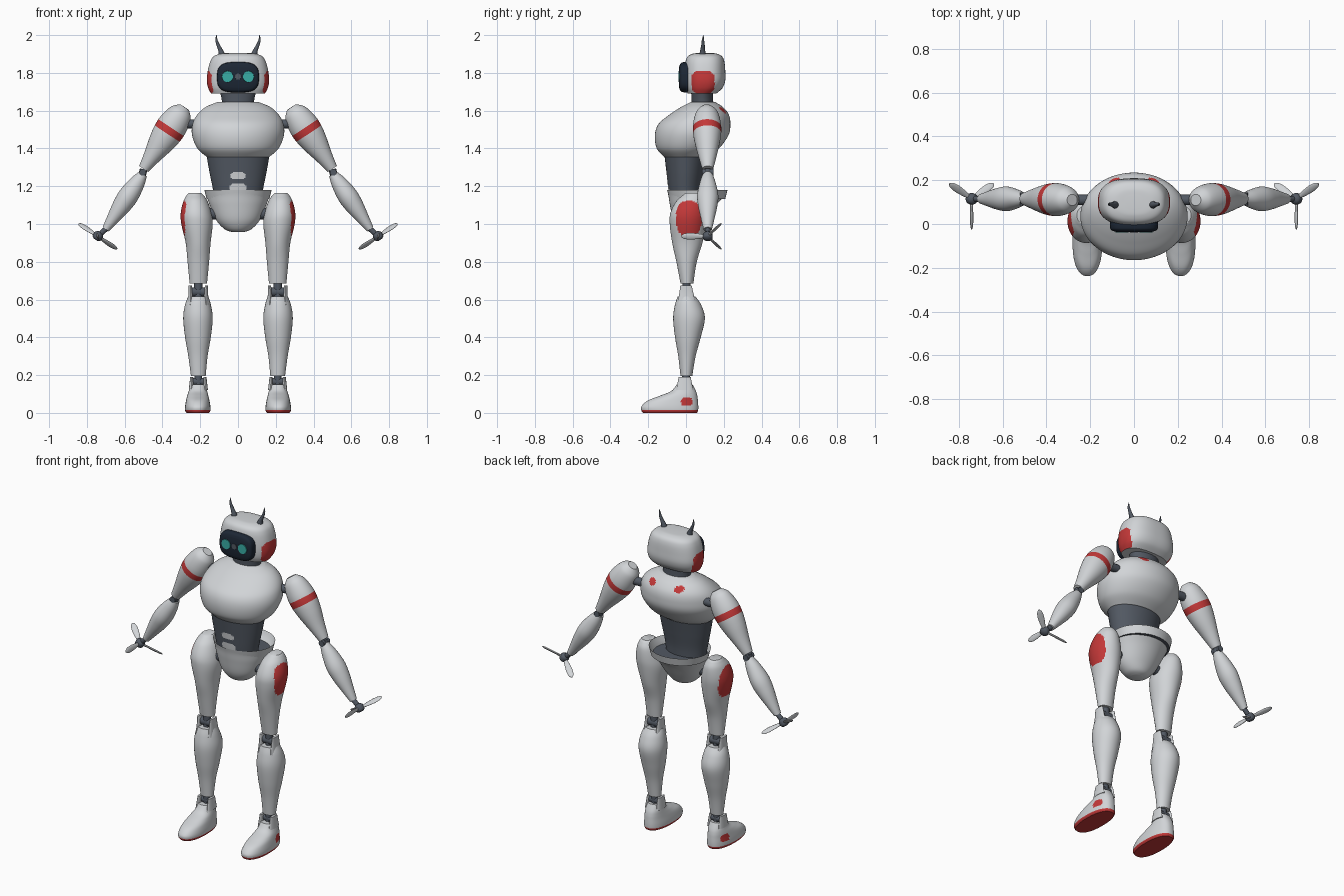
import bpy
import bmesh
from math import pi, cos, sin, radians
from mathutils import Matrix, Vector

cube = bpy.data.objects.get("Cube")
if cube:
    bpy.data.objects.remove(cube, do_unlink=True)


def material(name, r, g, b):
    mat = bpy.data.materials.new(name)
    mat.use_nodes = True
    mat.diffuse_color = (r, g, b, 1)
    bsdf = mat.node_tree.nodes["Principled BSDF"]
    bsdf.inputs["Base Color"].default_value = (r, g, b, 1)
    bsdf.inputs["Roughness"].default_value = 0.6
    return mat


SHELL = material("pale grey shell", 0.64, 0.66, 0.68)
JOINT = material("slate joint", 0.085, 0.1, 0.125)
RED = material("red accent", 0.55, 0.04, 0.04)
GLASS = material("dark visor", 0.012, 0.02, 0.035)
TEAL = material("teal eye", 0.04, 0.42, 0.38)


def smooth_rings(rings, steps):
    """Catmull-Rom interpolation between cross-sections."""
    pts = [rings[0]] + list(rings) + [rings[-1]]
    out = []
    for p, q, r, s in zip(pts, pts[1:], pts[2:], pts[3:]):
        for i in range(steps):
            t = i / steps
            out.append([b + t * ((c - a) / 2 + t * ((2 * a - 5 * b + 4 * c - d) / 2
                        + t * (3 * b - a - 3 * c + d) / 2))
                        for a, b, c, d in zip(p, q, r, s)])
    return out + [rings[-1]]


def loft(name, rings, mat, frame=Matrix(), power=2.0, steps=6, seg=48,
         mirror=False, rules=(), recess=None):
    """Skin elliptical sections (z, cx, cy, rx, ry); rules recolour faces."""
    bm = bmesh.new()
    loops = []
    for z, cx, cy, rx, ry in smooth_rings(rings, steps):
        loop = []
        for i in range(seg):
            c, s = cos(2 * pi * i / seg), sin(2 * pi * i / seg)
            k = (abs(c) ** power + abs(s) ** power) ** (-1 / power)
            loop.append(bm.verts.new((cx + rx * c * k, cy + ry * s * k, z)))
        loops.append(loop)
    for low, high in zip(loops, loops[1:]):
        for i in range(seg):
            j = (i + 1) % seg
            bm.faces.new((low[i], low[j], high[j], high[i]))
    bm.faces.new(loops[0][::-1])
    top = bm.faces.new(loops[-1])
    for face in bm.faces:
        face.smooth = True
        for index, (_, test) in enumerate(rules, 1):
            if test(face.calc_center_median()):
                face.material_index = index
    if recess:
        bm.normal_update()
        bmesh.ops.inset_region(bm, faces=[top], thickness=recess)
        top.material_index = 1
        bmesh.ops.translate(bm, verts=top.verts, vec=(0, 0, -4 * recess))
    bm.transform(frame)
    mesh = bpy.data.meshes.new(name)
    bm.to_mesh(mesh)
    bm.free()
    for m in [mat] + [rule[0] for rule in rules]:
        mesh.materials.append(m)
    mesh.set_sharp_from_angle(angle=radians(40))
    obj = bpy.data.objects.new(name, mesh)
    bpy.context.collection.objects.link(obj)
    if mirror:
        obj.modifiers.new("Mirror", 'MIRROR')
    return obj


def spot(a, b, ra, rb, power=2):
    return abs(a / ra) ** power + abs(b / rb) ** power < 1


def aim(start, end):
    """Frame at start, local z toward end, local y along world y."""
    z = (Vector(end) - Vector(start)).normalized()
    y = Vector((0, 1, 0))
    if abs(z.y) > 0.9:
        y = Vector((0, 0, 1))
    x = y.cross(z).normalized()
    rot = Matrix((x, z.cross(x), z)).transposed().to_4x4()
    return Matrix.Translation(start) @ rot


def rod(name, start, end, radius, mat=JOINT, mirror=True):
    length = (Vector(end) - Vector(start)).length
    return loft(name, [(0, 0, 0, radius, radius), (length, 0, 0, radius, radius)],
                mat, aim(start, end), steps=1, seg=24, mirror=mirror)


# Head, visor, eyes, horns and neck
loft("head", [(1.69, 0, .085, .142, .075), (1.72, 0, .095, .158, .098),
              (1.76, 0, .1, .165, .108), (1.81, 0, .1, .16, .108),
              (1.86, 0, .1, .147, .103), (1.888, 0, .1, .128, .09),
              (1.902, 0, .1, .09, .062), (1.905, 0, .1, .04, .03)],
     SHELL, power=2.5, seg=96, steps=8,
     rules=[(RED, lambda c: abs(c.x) > .1 and spot(c.y - .09, c.z - 1.75, .062, .063, 3))])
facing = Matrix.Rotation(pi / 2, 4, 'X')
loft("visor", [(-.05, 0, 1.777, .11, .08), (.01, 0, 1.777, .11, .08),
               (.028, 0, 1.777, .103, .073), (.036, 0, 1.777, .08, .055)],
     GLASS, facing, power=3.2)
loft("eyes", [(.031, .055, 1.78, .031, .031), (.039, .055, 1.78, .029, .029)],
     TEAL, facing, steps=1, seg=24, mirror=True)
loft("nose_sensor", [(.031, 0, 1.78, .02, .02), (.038, 0, 1.78, .018, .018)],
     JOINT, facing, steps=1, seg=6)
loft("horns", [(1.885, .084, .088, .02, .02), (1.915, .09, .088, .014, .014),
               (1.95, .106, .09, .009, .009), (1.975, .114, .09, .006, .006),
               (2.0, .114, .092, .001, .001)], JOINT, seg=16, mirror=True)
loft("neck", [(1.61, 0, .09, .085, .06), (1.65, 0, .087, .085, .057),
              (1.7, 0, .085, .095, .058)], JOINT)

# Trunk
loft("chest", [(1.355, 0, .0, .165, .115), (1.4, 0, .01, .215, .165),
               (1.47, 0, .03, .243, .195), (1.53, 0, .045, .24, .19),
               (1.58, 0, .07, .215, .156), (1.62, 0, .085, .17, .11),
               (1.645, 0, .09, .11, .065)], SHELL, seg=112, steps=9,
     rules=[(RED, lambda c: c.y > .1 and c.z > 1.5
             and spot(abs(c.x) - .09, c.z - 1.603, .027, .016))])
loft("waist", [(1.1, 0, 0, .12, .08), (1.18, 0, -.005, .132, .088),
               (1.27, 0, -.003, .15, .1), (1.37, 0, 0, .168, .115)],
     JOINT, seg=112, steps=18,
     rules=[(SHELL, lambda c: c.y < 0 and (spot(c.x, c.z - 1.256, .04, .018, 3)
                                          or spot(c.x, c.z - 1.19, .044, .026, 3)))])
loft("pelvis", [(.957, 0, .02, .03, .03), (.972, 0, .02, .07, .06),
                (1.02, 0, .022, .115, .09), (1.1, 0, .038, .15, .123),
                (1.15, 0, .055, .167, .148), (1.18, 0, .06, .178, .16)],
     SHELL, rules=[(JOINT, lambda c: False)], recess=.012)

# Legs
loft("thighs", [(.685, .21, .005, .046, .034), (.8, .21, .003, .057, .054),
                (.9, .211, .007, .066, .08), (1.0, .217, .01, .083, .096),
                (1.06, .222, .015, .081, .097), (1.12, .225, .028, .064, .08),
                (1.152, .227, .038, .045, .055), (1.165, .228, .04, .033, .04)],
     SHELL, seg=80, steps=8, mirror=True,
     rules=[(RED, lambda c: c.x > .24 and spot(c.y - .015, c.z - 1.03, .068, .094, 2.5))])
loft("calves", [(.195, .21, .002, .039, .031), (.3, .212, .005, .051, .046),
                (.4, .212, .01, .068, .068), (.5, .212, .016, .078, .084),
                (.57, .212, .011, .069, .07), (.615, .21, .003, .054, .048)],
     SHELL, mirror=True)
loft("feet", [(0, .213, -.085, .06, .143), (.012, .213, -.086, .067, .15),
              (.035, .213, -.085, .067, .15), (.065, .213, -.07, .062, .133),
              (.09, .213, -.04, .056, .1), (.115, .212, -.013, .049, .066),
              (.15, .211, -.007, .042, .042)],
     SHELL, power=2.3, seg=96, mirror=True,
     rules=[(RED, lambda c: c.z < .016 or
             (c.x > .22 and spot(c.y - .003, c.z - .06, .03, .022, 3)))])
for side in (-1, 1):
    x = .21 + side * .043
    loft("knee_flange", [(.57, x, .004, .014, .05), (.63, x - side * .002, .002, .011, .038),
                         (.675, x, 0, .008, .03)], SHELL, seg=24, mirror=True)
    loft("ankle_flange", [(.12, x - side * .005, -.007, .013, .045),
                          (.19, x - side * .008, -.007, .008, .032)],
         SHELL, seg=24, mirror=True)
rod("knee_posts", (.21, .003, .58), (.21, .003, .72), .022)
rod("knee_hinges", (.172, .003, .64), (.248, .003, .64), .024)
rod("ankle_posts", (.21, 0, .13), (.21, 0, .23), .02)
rod("ankle_hinges", (.175, 0, .165), (.245, 0, .165), .02)
rod("hip_axles", (.1, .02, 1.055), (.19, .02, 1.055), .03)

# Arms
SHOULDER, ELBOW = (.285, .11, 1.615), (.5, .115, 1.29)
rod("shoulder_axles", (.19, .11, 1.53), (.32, .11, 1.53), .024)
loft("upper_arms", [(-.004, 0, 0, .028, .026), (.03, 0, 0, .06, .056),
                    (.09, 0, 0, .077, .072), (.15, 0, 0, .08, .075),
                    (.22, 0, 0, .069, .066), (.31, 0, 0, .046, .047),
                    (.388, 0, 0, .029, .029)],
     SHELL, aim(SHOULDER, ELBOW), steps=10, mirror=True,
     rules=[(RED, lambda c: .128 < c.z < .16 and c.xy.length > .02)])
FORE, WRIST, HUB = (.507, .115, 1.258), (.698, .115, .975), (.742, .115, .935)
rod("elbow_posts", ELBOW, FORE, .02)
rod("elbow_hinges", (.504, .085, 1.274), (.504, .145, 1.274), .018)
loft("forearms", [(-.008, 0, 0, .024, .026), (.05, 0, 0, .042, .042),
                  (.13, 0, 0, .053, .056), (.2, 0, 0, .048, .05),
                  (.28, 0, 0, .033, .035), (.345, 0, 0, .02, .022)],
     SHELL, aim(FORE, WRIST), mirror=True)
rod("wrist_posts", WRIST, HUB, .014)

# Three-bladed hands
forearm_frame = aim(FORE, WRIST)
hand = Matrix.Translation(HUB) @ forearm_frame.to_3x3().to_4x4()
loft("hand_hubs", [(-.025, 0, 0, .012, .012), (-.012, 0, 0, .025, .025),
                   (.012, 0, 0, .025, .025), (.022, 0, 0, .012, .012)],
     JOINT, hand, seg=24, mirror=True)
for angle in (-90, 30, 150):
    blade = (hand @ Matrix.Rotation(radians(angle), 4, 'Z')
             @ Matrix.Rotation(pi / 2, 4, 'Y') @ Matrix.Rotation(radians(40), 4, 'Z'))
    loft("hand_blade", [(.015, 0, 0, .007, .007), (.04, 0, 0, .006, .013),
                        (.09, 0, 0, .006, .018), (.125, 0, 0, .005, .014),
                        (.14, 0, 0, .002, .004)], SHELL, blade, seg=20, mirror=True)
